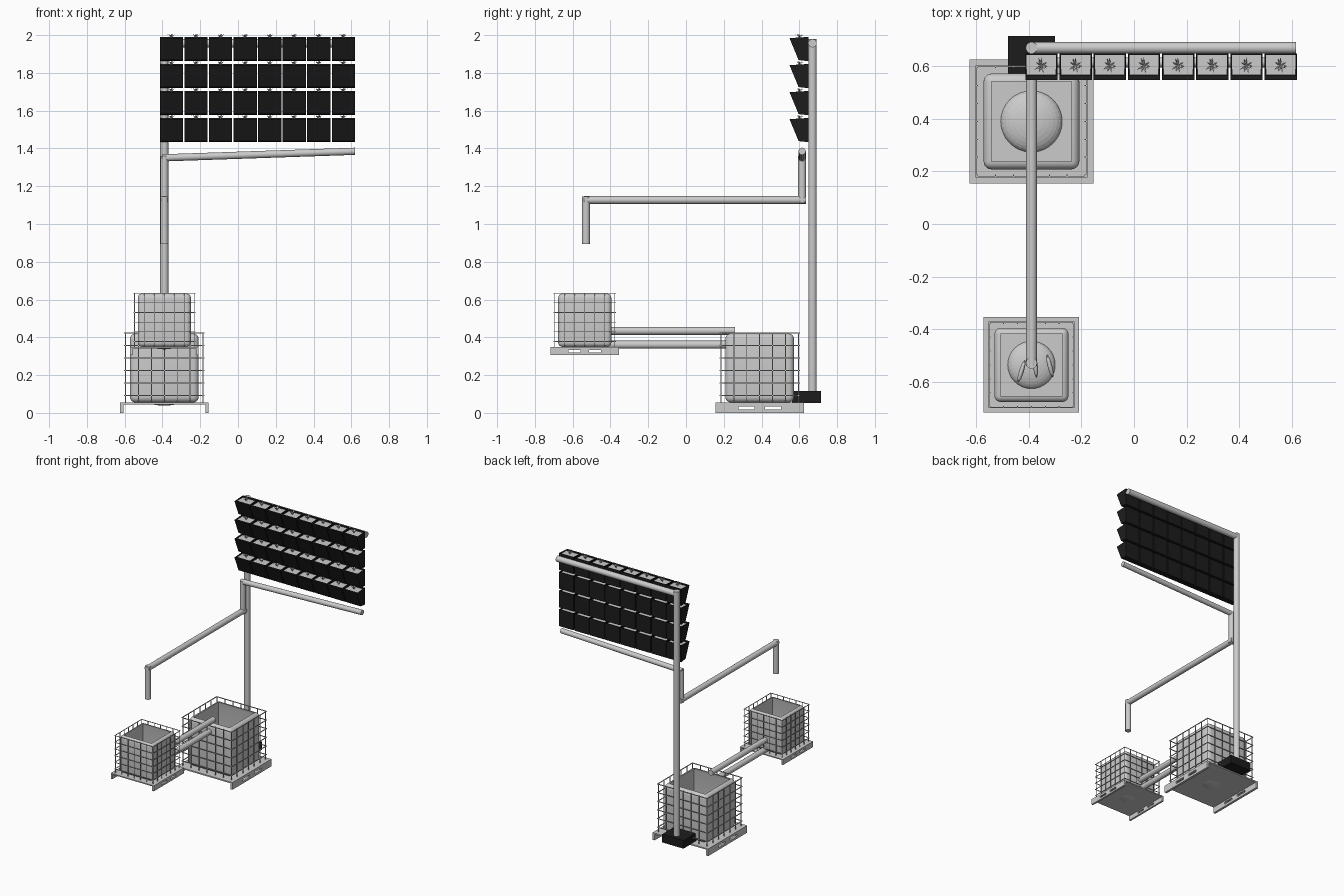
import bpy, bmesh, math, random
from mathutils import Vector, Matrix

if "Cube" in bpy.data.objects:
    bpy.data.objects.remove(bpy.data.objects["Cube"])

random.seed(4)
black = bpy.data.materials.new("black_plastic")
black.diffuse_color = (0.012, 0.012, 0.012, 1)
black.use_nodes = True
black.node_tree.nodes["Principled BSDF"].inputs["Base Color"].default_value = black.diffuse_color


def finish(name, bm, mat=None, smooth=False):
    bmesh.ops.recalc_face_normals(bm, faces=bm.faces)
    me = bpy.data.meshes.new(name)
    bm.to_mesh(me)
    bm.free()
    if mat:
        me.materials.append(mat)
    ob = bpy.data.objects.new(name, me)
    bpy.context.collection.objects.link(ob)
    if smooth:
        bpy.ops.object.select_all(action='DESELECT')
        ob.select_set(True)
        bpy.context.view_layer.objects.active = ob
        bpy.ops.object.shade_smooth_by_angle(angle=math.radians(40))
    return ob


def box(bm, lo, hi):
    lo, hi = Vector(lo), Vector(hi)
    m = Matrix.Translation((lo + hi) / 2) @ Matrix.Diagonal((*(hi - lo), 1))
    return bmesh.ops.create_cube(bm, size=1, matrix=m)["verts"]


def pipe(name, a, b, r=0.021):
    a, b = Vector(a), Vector(b)
    d = b - a
    m = Matrix.Translation((a + b) / 2) @ d.to_track_quat('Z', 'Y').to_matrix().to_4x4()
    bm = bmesh.new()
    bmesh.ops.create_cone(bm, cap_ends=True, segments=24, radius1=r, radius2=r,
                          depth=d.length, matrix=m)
    return finish(name, bm, smooth=True)


def place(ob, loc, s):
    ob.location = loc
    ob.scale = (s, s, s)


def container(prefix, loc, s):
    # pallet: deck plus two side runners with fork holes
    bm = bmesh.new()
    p = 0.235
    box(bm, (-p, -p, 0.045), (p, p, 0.055))
    for x in (-p, p - 0.018):
        x2 = x + 0.018
        box(bm, (x, -p, 0), (x2, p, 0.017))
        box(bm, (x, -p, 0.035), (x2, p, 0.045))
        for y0, y1 in ((-p, -0.112), (-0.028, 0.028), (0.112, p)):
            box(bm, (x, y0, 0.017), (x2, y1, 0.035))
    place(finish(prefix + "_pallet", bm), loc, s)

    # open tank with rounded corners and an inner cavity
    bm = bmesh.new()
    h = 0.182
    box(bm, (-h, -h, 0.055), (h, h, 0.42))
    bmesh.ops.bevel(bm, geom=list(bm.edges), offset=0.03, segments=5,
                    profile=0.5, affect='EDGES')
    top = max(bm.faces, key=lambda f: f.calc_center_median().z + f.calc_area())
    bmesh.ops.delete(bm, geom=[top], context='FACES_ONLY')
    loop = [e for e in bm.edges if e.is_boundary]
    for half, z in ((0.158, 0.40), (0.158, 0.085)):
        ret = bmesh.ops.extrude_edge_only(bm, edges=loop)["geom"]
        for v in (g for g in ret if isinstance(g, bmesh.types.BMVert)):
            v.co = (math.copysign(half, v.co.x), math.copysign(half, v.co.y), z)
        loop = [g for g in ret if isinstance(g, bmesh.types.BMEdge)]
    bmesh.ops.holes_fill(bm, edges=loop)
    place(finish(prefix + "_tank", bm, smooth=True), loc, s)

    # rounded rise in the tank floor
    bm = bmesh.new()
    bmesh.ops.create_uvsphere(bm, u_segments=32, v_segments=16, radius=0.117,
                              matrix=Matrix.Translation((0, 0, 0.085)) @ Matrix.Diagonal((1, 1, 0.4, 1)))
    place(finish(prefix + "_floor_dome", bm), loc, s)

    # wire cage: horizontal rings outside upright bars
    bm = bmesh.new()
    c, t = 0.2125, 0.0025
    for i in range(6):
        z = 0.425 - t - i * 0.066
        for sgn in (-1, 1):
            box(bm, (-c, sgn * (c - t) - t, z - t), (c, sgn * (c - t) + t, z + t))
            box(bm, (sgn * (c - t) - t, -c, z - t), (sgn * (c - t) + t, c, z + t))
    u = c - 3 * t
    for i in range(7):
        w = -u + 2 * u * i / 6
        for sgn in (-1, 1):
            box(bm, (w - t, sgn * u - t, 0.055), (w + t, sgn * u + t, 0.425))
            if 0 < i < 6:
                box(bm, (sgn * u - t, w - t, 0.055), (sgn * u + t, w + t, 0.425))
    place(finish(prefix + "_cage", bm), loc, s)


X = -0.39
container("large", (X, 0.39, 0), 1)
container("small", (X, -0.536, 0.307), 0.773)

# pipes joining the tanks
pipe("upper_link_pipe", (X, -0.42, 0.434), (X, 0.26, 0.434))
pipe("lower_link_pipe", (X, -0.42, 0.361), (X, 0.23, 0.361))

# supply mast, top pipe and pump
pipe("mast", (X, 0.67, 0.07), (X, 0.67, 1.98), 0.022)
pipe("top_pipe", (X, 0.67, 1.957), (0.617, 0.67, 1.957), 0.022)
bm = bmesh.new()
box(bm, (-0.48, 0.56, 0.053), (-0.30, 0.716, 0.115))
finish("pump", bm, black)

# drain pipe run back to the small tank
pipe("sloped_drain", (-0.402, 0.615, 1.35), (0.62, 0.615, 1.385), 0.019)
pipe("drain_drop", (X, 0.615, 1.11), (X, 0.615, 1.36))
pipe("return_pipe", (X, 0.635, 1.127), (X, -0.54, 1.127))
pipe("return_spout", (X, -0.529, 1.145), (X, -0.529, 0.895))

# wedge planter pocket, origin at the top back edge
bm = bmesh.new()
w = 0.0615
vs = box(bm, (-w, -0.1, -0.128), (w, 0, 0))
for v in vs:
    if v.co.z < -0.1:
        v.co.y = -0.052 if v.co.y < -0.05 else 0
        v.co.z = -0.122 if v.co.y < -0.01 else -0.128
    elif v.co.y < -0.05:
        v.co.z = -0.006
bm.faces.ensure_lookup_table()
top = max(bm.faces, key=lambda f: f.calc_center_median().z)
rim = bmesh.ops.inset_individual(bm, faces=[top], thickness=0.005)
for v in top.verts:
    if v.co.y < -0.05:
        v.co.y = -0.083
floor = bmesh.ops.extrude_discrete_faces(bm, faces=[top])["faces"][0]
for v in list(floor.verts):
    v.co.z -= 0.012
# walls between rim and floor
rim_loop = [e for e in bm.edges if e.is_boundary]
bmesh.ops.bridge_loops(bm, edges=rim_loop)
pot = finish("planter_pocket", bm, black)

# soil surface
bm = bmesh.new()
box(bm, (-0.056, -0.082, -0.02), (0.056, -0.006, -0.0105))
soil = finish("soil", bm)

# spiky plant made of folded blades
bm = bmesh.new()
for i in range(9):
    a = i * math.tau / 9 + random.uniform(-0.25, 0.25)
    d = Vector((math.cos(a), math.sin(a), 0))
    n = Vector((-d.y, d.x, 0)) * 0.003
    L = random.uniform(0.022, 0.034)
    up = Vector((0, 0, random.uniform(0.012, 0.022)))
    b0, mid, tip = Vector((0, 0, -0.012)), d * L * 0.5 + up * 0.6, d * L + up * 0.8
    v = [bm.verts.new(q) for q in (b0, mid + n, tip, mid - n)]
    bm.faces.new(v)
plant = finish("plant", bm)

# four rows of eight pockets
offsets = {pot: (0, 0, 0), soil: (0, 0, 0), plant: (0, -0.045, 0)}
for r in range(4):
    for c in range(8):
        for src, off in offsets.items():
            ob = src
            if r or c:
                ob = src.copy()
                bpy.context.collection.objects.link(ob)
            ob.location = Vector((-0.352 + 0.13 * c, 0.648, 1.99 - 0.143 * r)) + Vector(off)

# three fish in the small tank
for i, (x, y, ang) in enumerate(((-0.428, -0.56, -0.3), (-0.375, -0.54, 0.1), (-0.32, -0.54, 0.25))):
    bm = bmesh.new()
    bmesh.ops.create_uvsphere(bm, u_segments=12, v_segments=8, radius=1,
                              matrix=Matrix.Diagonal((0.009, 0.045, 0.017, 1)))
    tail = [bm.verts.new(q) for q in ((0, -0.04, 0), (0, -0.065, 0.016), (0, -0.058, 0), (0, -0.065, -0.016))]
    bm.faces.new(tail)
    fish = finish(f"fish_{i + 1}", bm, smooth=True)
    fish.location = (x, y, 0.47)
    fish.rotation_euler = (0, 0, ang)
